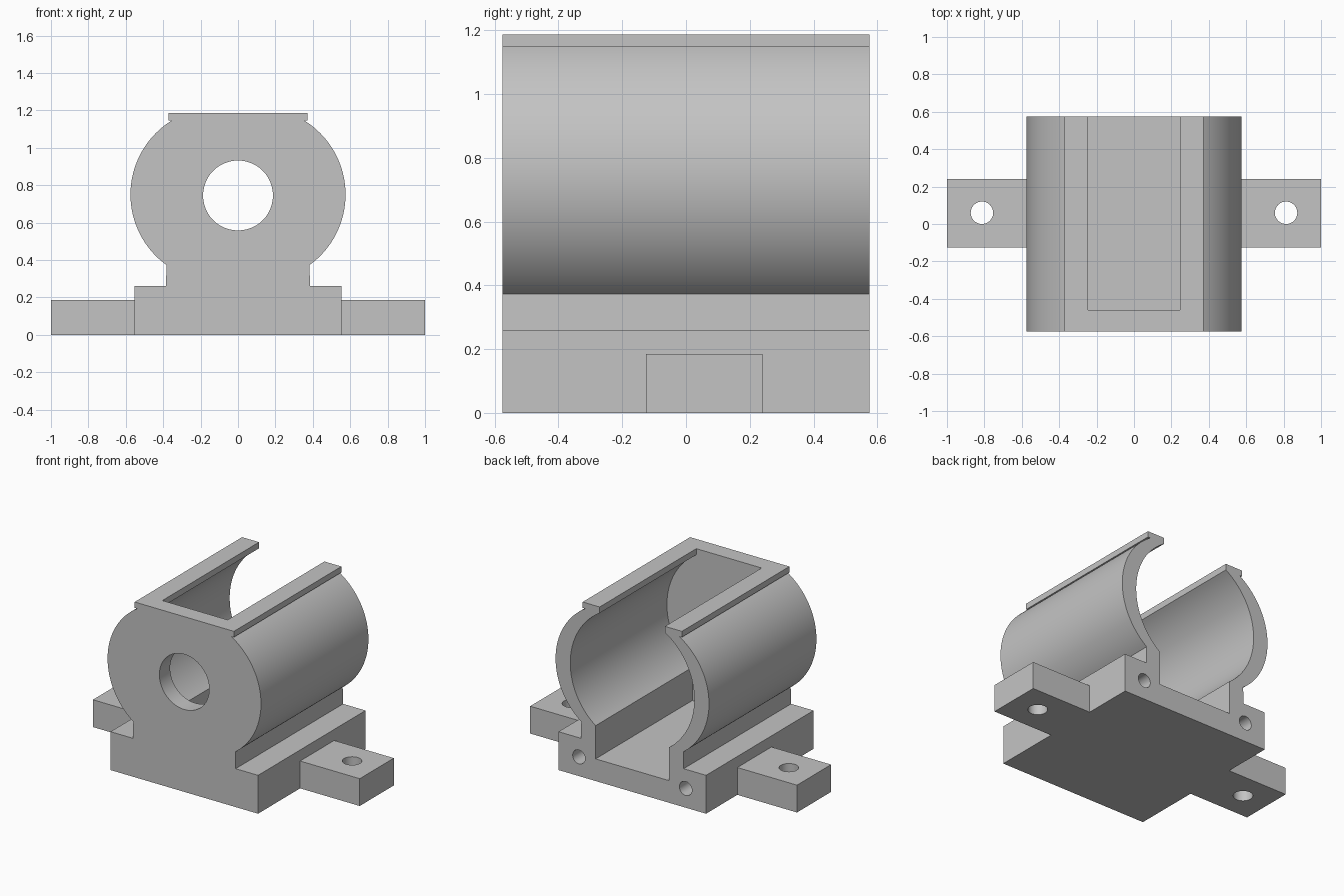
import bpy, bmesh, math
from mathutils import Matrix

if "Cube" in bpy.data.objects:
    bpy.data.objects.remove(bpy.data.objects["Cube"], do_unlink=True)

grey = bpy.data.materials.new("plain_grey")
grey.use_nodes = True
grey.diffuse_color = (0.55, 0.55, 0.55, 1)
grey.node_tree.nodes["Principled BSDF"].inputs["Base Color"].default_value = (0.55, 0.55, 0.55, 1)

AXIS_Z = 0.75      # height of the barrel axis
RADIUS = 0.465     # bore radius
WALL = 0.11        # sideways wall thickness
HALF = 0.575       # half length of the body
FRONT = -0.46      # inside of the front wall


def add_object(name, bm):
    bmesh.ops.recalc_face_normals(bm, faces=bm.faces)
    mesh = bpy.data.meshes.new(name)
    bm.to_mesh(mesh)
    bm.free()
    mesh.materials.append(grey)
    obj = bpy.data.objects.new(name, mesh)
    bpy.context.collection.objects.link(obj)
    return obj


def extrude_profile(name, half_profile, y0, y1):
    """Mirror a right-hand x/z profile and extrude it along y."""
    points = half_profile + [(-x, z) for x, z in reversed(half_profile)]
    bm = bmesh.new()
    face = bm.faces.new([bm.verts.new((x, y0, z)) for x, z in points])
    new = bmesh.ops.extrude_face_region(bm, geom=[face])["geom"]
    verts = [v for v in new if isinstance(v, bmesh.types.BMVert)]
    bmesh.ops.translate(bm, verts=verts, vec=(0, y1 - y0, 0))
    return add_object(name, bm)


def cylinder(name, centre, radius, depth, along_y=False):
    bm = bmesh.new()
    bmesh.ops.create_cone(bm, cap_ends=True, segments=48, radius1=radius, radius2=radius, depth=depth)
    turn = Matrix.Rotation(math.pi / 2, 4, "X") if along_y else Matrix()
    bm.transform(Matrix.Translation(centre) @ turn)
    return add_object(name, bm)


def box(name, x0, x1, y0, y1, z0, z1):
    bm = bmesh.new()
    bmesh.ops.create_cube(bm, size=1)
    bm.transform(Matrix.Translation(((x0 + x1) / 2, (y0 + y1) / 2, (z0 + z1) / 2))
                 @ Matrix.Diagonal((x1 - x0, y1 - y0, z1 - z0, 1)))
    return add_object(name, bm)


def cut(obj, cutter):
    cutter.hide_render = True
    mod = obj.modifiers.new("cut", "BOOLEAN")
    mod.operation, mod.solver, mod.object = "DIFFERENCE", "EXACT", cutter
    bpy.context.view_layer.objects.active = obj
    bpy.ops.object.modifier_apply(modifier=mod.name)
    bpy.data.objects.remove(cutter, do_unlink=True)


def side_arc(centre_x, z0, z1, steps=48):
    a0 = math.asin((z0 - AXIS_Z) / RADIUS)
    a1 = math.asin((z1 - AXIS_Z) / RADIUS)
    angles = [a0 + (a1 - a0) * i / steps for i in range(steps + 1)]
    return [(centre_x + RADIUS * math.cos(a), AXIS_Z + RADIUS * math.sin(a)) for a in angles]


# Housing: stepped base, neck, bulging sides and a flat top rim
outer = [(0.553, 0), (0.553, 0.26), (0.385, 0.26)]
outer += side_arc(WALL, 0.373, 1.147)
outer += [(0.372, 1.147), (0.372, 1.187)]
housing = extrude_profile("housing", outer, -HALF, HALF)

# Cavity open at the back, with a flat-floored channel and a top slot
inner = [(0.275, 0.15)] + side_arc(0, 0.375, 1.145) + [(0.245, 1.15), (0.245, 1.4)]
cut(housing, extrude_profile("cavity_cutter", inner, FRONT, HALF + 0.2))

# Round opening in the front wall
cut(housing, cylinder("shaft_cutter", (0, -0.52, 0.745), 0.187, 0.3, True))

# Blind screw holes in the back, and the mounting tabs
for side, label in ((1, "left"), (-1, "right")):
    cut(housing, cylinder("screw_cutter", (side * 0.4, HALF, 0.13), 0.047, 0.7, True))
    x0, x1 = sorted((side * 0.553, side))
    tab = box(label + "_mounting_tab", x0, x1, -0.125, 0.24, 0, 0.185)
    cut(tab, cylinder("bolt_cutter", (side * 0.813, 0.06, 0.09), 0.06, 0.5))

# Smooth the round surfaces and keep the edges sharp
for obj in bpy.context.collection.objects:
    if obj.type == "MESH" and (obj == housing or obj.name.endswith("mounting_tab")):
        bpy.ops.object.select_all(action="DESELECT")
        obj.select_set(True)
        bpy.context.view_layer.objects.active = obj
        bpy.ops.object.shade_smooth_by_angle(angle=math.radians(25))
